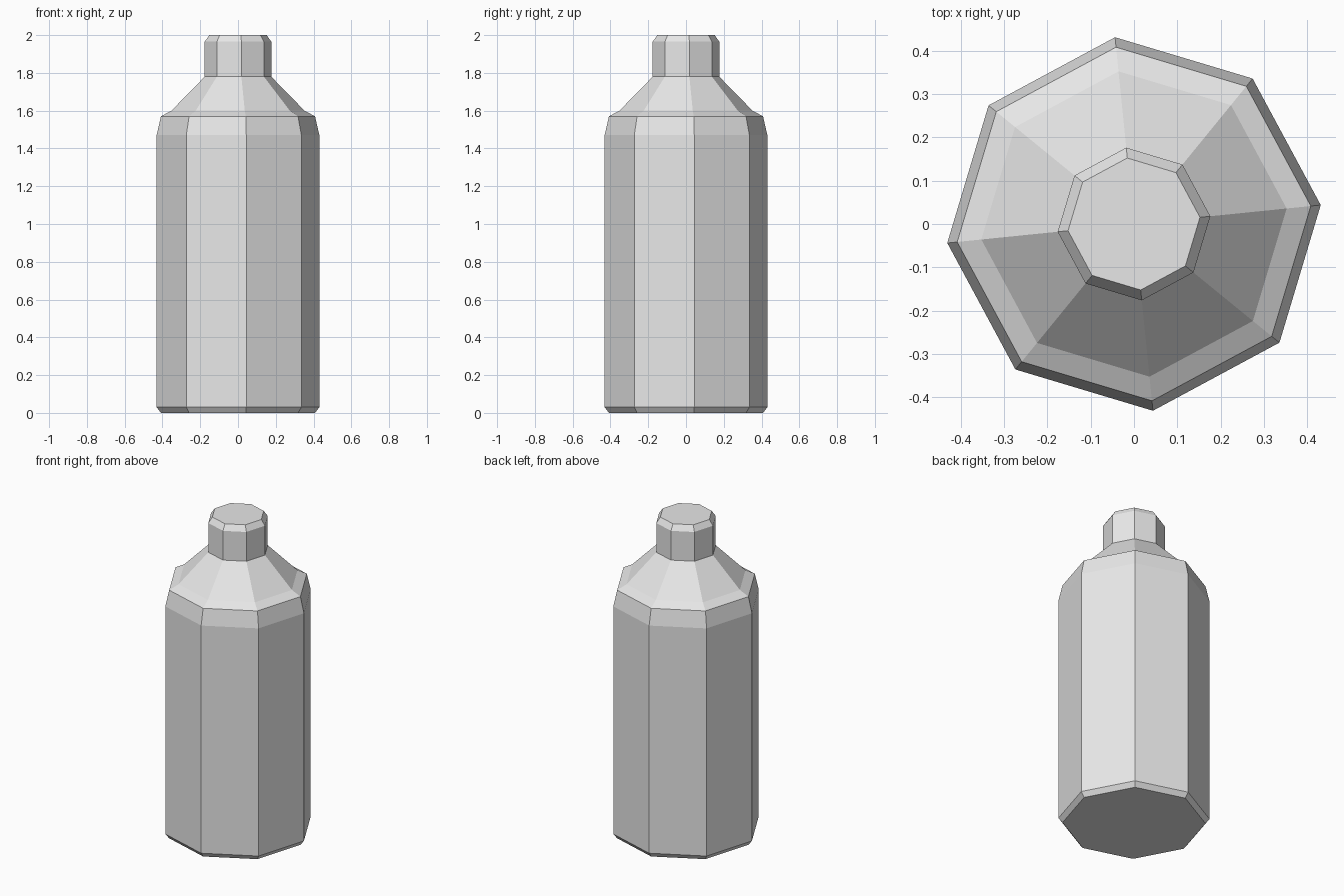
import bpy
import bmesh
from math import cos, sin, pi, radians

SIDES = 8
TURN = radians(5.8)

cube = bpy.data.objects.get("Cube")
if cube:
    bpy.data.objects.remove(cube, do_unlink=True)

# Single plain grey
grey = bpy.data.materials.new("light_grey")
grey.use_nodes = True
grey.diffuse_color = (0.8, 0.8, 0.8, 1)
grey.node_tree.nodes["Principled BSDF"].inputs["Base Color"].default_value = (0.8, 0.8, 0.8, 1)


def lathe(name, profile):
    """Revolve (radius, height) points into a closed, faceted solid."""
    bm = bmesh.new()
    rings = []
    for r, z in profile:
        angles = [TURN + 2 * pi * i / SIDES for i in range(SIDES)]
        rings.append([bm.verts.new((r * cos(a), r * sin(a), z)) for a in angles])
    for low, high in zip(rings, rings[1:]):
        for i in range(SIDES):
            j = (i + 1) % SIDES
            bm.faces.new((low[i], low[j], high[j], high[i]))
    bm.faces.new(rings[0][::-1])
    bm.faces.new(rings[-1])
    mesh = bpy.data.meshes.new(name)
    bm.to_mesh(mesh)
    bm.free()
    mesh.materials.append(grey)
    obj = bpy.data.objects.new(name, mesh)
    bpy.context.collection.objects.link(obj)
    return obj


# Bottle: chamfered foot, straight wall, sloped shoulder, neck and chamfered cap
lathe("bottle", [
    (0.41, 0), (0.433, 0.03),
    (0.433, 1.47), (0.41, 1.57),
    (0.354, 1.60), (0.177, 1.78),
    (0.177, 1.965), (0.153, 2.0),
])
